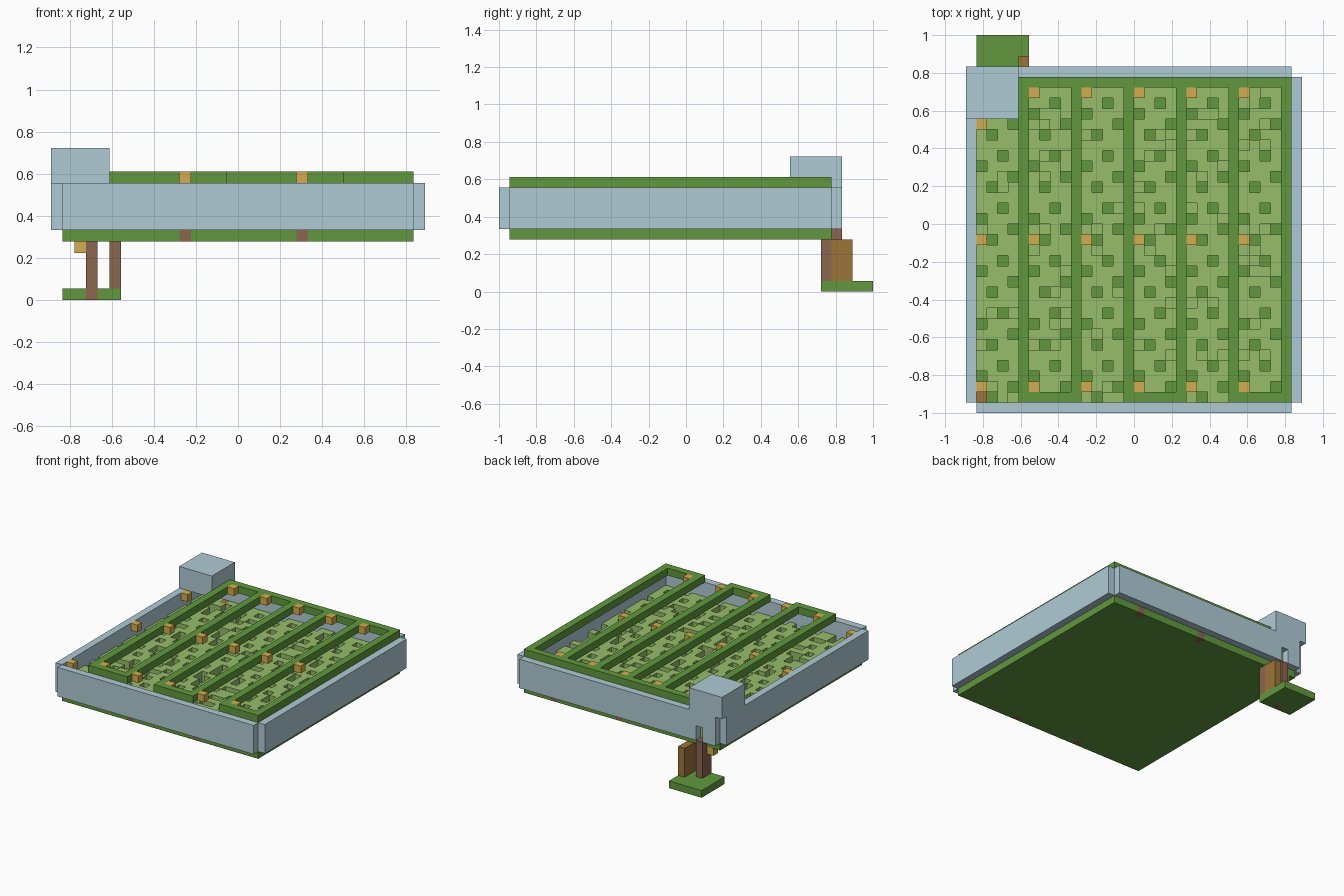
import bpy
import bmesh
import random
from mathutils import Vector

random.seed(4)
if "Cube" in bpy.data.objects:
    bpy.data.objects.remove(bpy.data.objects["Cube"], do_unlink=True)

UNIT = 1 / 18
ORIGIN = Vector((16, 18, 0))


def material(name, srgb):
    lin = [((c / 255 + 0.055) / 1.055) ** 2.4 for c in srgb]
    mat = bpy.data.materials.new(name)
    mat.use_nodes = True
    mat.diffuse_color = (*lin, 1)
    mat.node_tree.nodes["Principled BSDF"].inputs["Base Color"].default_value = (*lin, 1)
    return mat


leaf = material("dark green", (97, 153, 61))
crop = material("light green", (150, 189, 105))
stone = material("pale blue grey", (176, 203, 214))
gold = material("gold wood", (212, 172, 78))
wood = material("brown wood", (157, 117, 56))
bark = material("red brown", (138, 102, 78))


def block(x0, x1, y0, y1, z0, z1):
    """All grid cells inside a box."""
    return {(x, y, z) for x in range(x0, x1) for y in range(y0, y1) for z in range(z0, z1)}


SIDES = [Vector(d) for d in ((1, 0, 0), (-1, 0, 0), (0, 1, 0), (0, -1, 0), (0, 0, 1), (0, 0, -1))]


def build(name, cells, mat):
    """Skin the cells with their exposed faces and merge flat areas."""
    bm = bmesh.new()
    for cell in cells:
        centre = Vector(cell) + Vector((0.5, 0.5, 0.5)) - ORIGIN
        for n in SIDES:
            if tuple(int(c + d) for c, d in zip(cell, n)) in cells:
                continue
            u = Vector((n.y, n.z, n.x))
            v = n.cross(u)
            corners = (-u - v, u - v, u + v, v - u)
            bm.faces.new([bm.verts.new((centre + (n + c) / 2) * UNIT) for c in corners])
    bmesh.ops.remove_doubles(bm, verts=bm.verts[:], dist=0.001)
    bmesh.ops.dissolve_limit(bm, angle_limit=0.02, verts=bm.verts[:], edges=bm.edges[:])
    mesh = bpy.data.meshes.new(name)
    bm.to_mesh(mesh)
    bm.free()
    mesh.materials.append(mat)
    obj = bpy.data.objects.new(name, mesh)
    bpy.context.collection.objects.link(obj)


# Floor slab with red brown cells set in its edges
studs = {(x, 1, 5) for x in (11, 21)} | {(x, 31, 5) for x in (16, 26)}
build("floor", block(1, 31, 1, 32, 5, 6) - studs, leaf)
build("floor_studs", studs, bark)

# Outer walls, open at the four corners
build("front_wall", block(1, 31, 0, 1, 6, 10), stone)
build("back_wall", block(1, 31, 32, 33, 6, 10) - block(3, 4, 32, 33, 6, 8), stone)
build("right_wall", block(0, 1, 1, 32, 6, 10), stone)
build("left_wall", block(31, 32, 1, 32, 6, 10), stone)
build("corner_tower", block(0, 5, 28, 33, 10, 13), stone)

# Crop bed with a knight's-move pattern of holes and some shorter plants
corner = {(1, 1, 6)}
step = block(4, 5, 31, 32, 6, 8)
plots = [(x, y) for x in range(1, 31) for y in range(1, 32) if (x + 3 * y) % 5]
bed = {(x, y, 6) for x, y in plots}
bed |= {(x, y, 7) for x, y in plots if random.random() > 0.13}
build("crop_bed", bed - block(1, 2, 1, 2, 6, 8) - step, crop)
build("corner_block", corner, wood)
build("entrance_step", step, wood)

# Winding hedge rail
rail = block(5, 31, 31, 32, 10, 11)
for x in range(5, 31, 5):
    rail |= block(x, x + 1, 1, 32, 10, 11)
for x in range(5, 31, 10):
    rail |= block(x, x + 6, 1, 2, 10, 11)
build("hedge_rail", rail, leaf)

# Lamps beside the rail
lamps = {(x, y, 10) for x in range(6, 31, 5) for y in (2, 16, 30)}
lamps |= {(1, y, 9) for y in (2, 16, 27)}
build("lamps", lamps, gold)

# Entrance pad and supports behind the tower
post = block(3, 4, 31, 33, 1, 5) | {(3, 32, 5), (3, 31, 0)}
build("pad", block(1, 6, 31, 36, 0, 1) - post, leaf)
build("ladder_post", post, bark)
build("side_post", block(5, 6, 31, 32, 1, 5), bark)
build("side_panel", block(5, 6, 32, 34, 1, 5), wood)
build("pad_lamp", {(2, 31, 4)}, gold)
